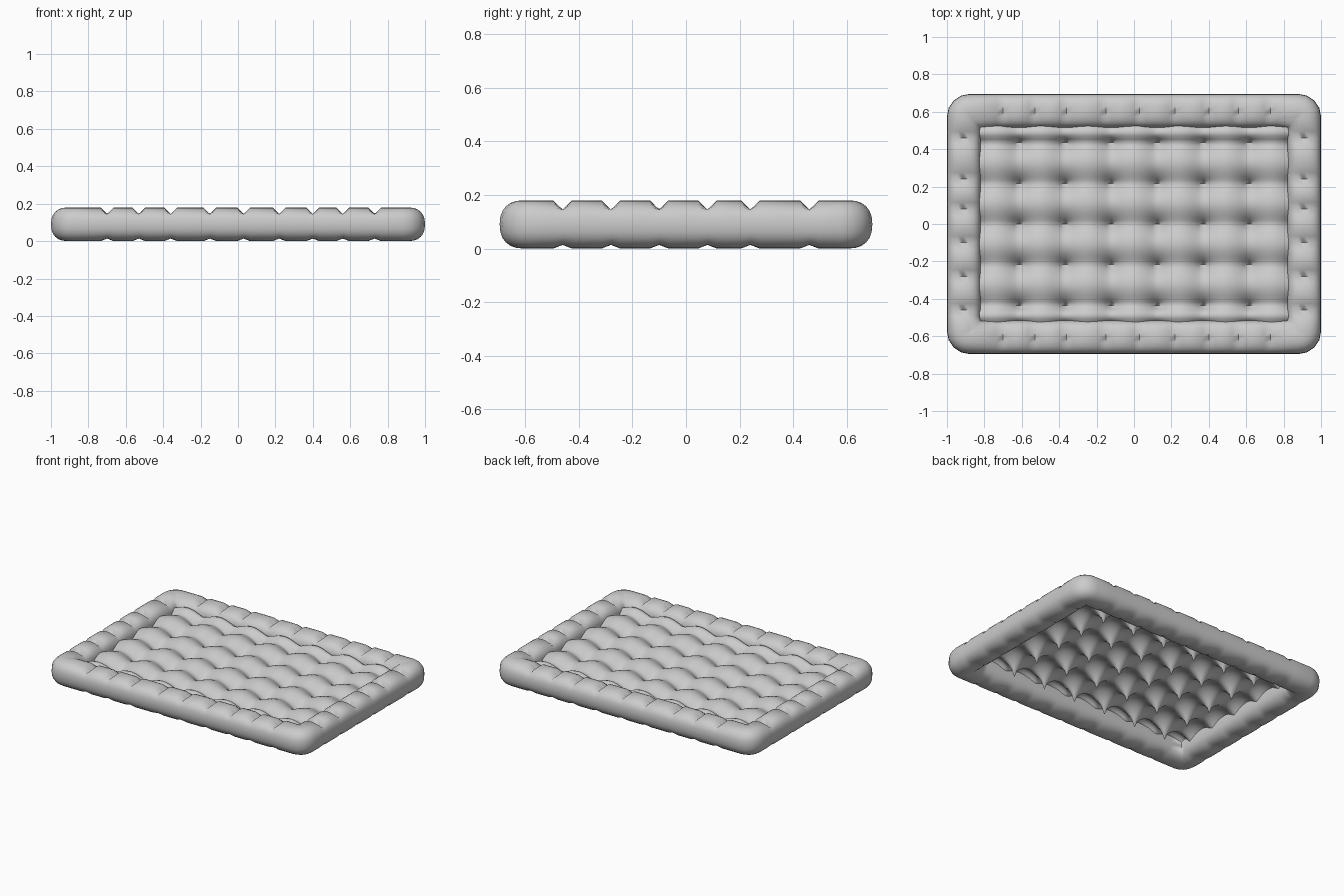
import bpy, bmesh, math

cube = bpy.data.objects.get("Cube")
if cube:
    bpy.data.objects.remove(cube)

fabric = bpy.data.materials.new("light grey fabric")
fabric.use_nodes = True
grey = (0.6, 0.6, 0.6, 1)
fabric.diffuse_color = grey
fabric.node_tree.nodes["Principled BSDF"].inputs["Base Color"].default_value = grey


def finish(bm, name, angle):
    mesh = bpy.data.meshes.new(name)
    bm.to_mesh(mesh)
    bm.free()
    obj = bpy.data.objects.new(name, mesh)
    bpy.context.collection.objects.link(obj)
    mesh.materials.append(fabric)
    bpy.ops.object.select_all(action='DESELECT')
    obj.select_set(True)
    bpy.context.view_layer.objects.active = obj
    bpy.ops.object.shade_smooth_by_angle(angle=math.radians(angle))


# Padded rim: a soft tube around a rounded rectangle, pinched by seams
HX, HY, CORNER = 0.91, 0.605, 0.03
HALF_W, HALF_H, MID = 0.09, 0.09, 0.09
SEAMS_X = (-0.7, -0.53, -0.36, -0.15, 0.03, 0.22, 0.4, 0.56, 0.73)
SEAMS_Y = (-0.46, -0.28, -0.1, 0.08, 0.24, 0.46)


def side_stations(half, seams):
    """Position and pinch along a side, with rows on and beside each seam."""
    stops = [(-half, 0), (half, 0)]
    for s in seams:
        stops += [(s - 0.035, 0), (s, 1), (s + 0.035, 0)]
    return sorted(stops)


def clamp(value, limit):
    return max(-limit, min(limit, value))


# Each station: corner-centre point, outward direction, pinch amount
stations = []
cx, cy = HX - CORNER, HY - CORNER
along_x = side_stations(cx, SEAMS_X)
along_y = side_stations(cy, SEAMS_Y)
for side in range(4):
    sign = 1 if side < 2 else -1
    a0 = side * math.pi / 2
    if side % 2 == 0:
        stations += [(sign * cx, y, a0, p) for y, p in along_y[::sign]]
        corner = (sign * cx, sign * cy)
    else:
        stations += [(x, sign * cy, a0, p) for x, p in along_x[::-sign]]
        corner = (-sign * cx, sign * cy)
    for k in range(1, 4):
        stations.append((*corner, a0 + k * math.pi / 8, 0))

bm = bmesh.new()
SECTION = 24
rings = []
for x, y, ang, p in stations:
    ring = []
    for j in range(SECTION):
        t = 2 * math.pi * j / SECTION
        c, s = math.cos(t), math.sin(t)
        out = HALF_W * math.copysign(abs(c) ** 0.85, c) + CORNER
        up = HALF_H * math.copysign(abs(s) ** 0.85, s)
        up *= 1 - p * s * s * (0.4 if s > 0 else 0.15)
        # Inside the corner centres the sides meet in a mitre
        if out < 0:
            px, py = clamp(x, cx + out), clamp(y, cy + out)
        else:
            px, py = x + out * math.cos(ang), y + out * math.sin(ang)
        ring.append(bm.verts.new((px, py, MID + up)))
    rings.append(ring)
for i, ring in enumerate(rings):
    nxt = rings[(i + 1) % len(rings)]
    for j in range(SECTION):
        k = (j + 1) % SECTION
        bm.faces.new((ring[j], nxt[j], nxt[k], ring[k]))
bmesh.ops.remove_doubles(bm, verts=bm.verts, dist=0.0005)
bmesh.ops.recalc_face_normals(bm, faces=bm.faces)
finish(bm, "padded_rim", 85)

# Quilted panel: a single sheet of pillows pulled down at a grid of tufts,
# with a narrow row of half pillows along the front and back
STEP_X, STEP_Y, COLS, ROWS, DIV = 0.246, 0.2175, 7, 5, 12
bm = bmesh.new()
bmesh.ops.create_grid(bm, x_segments=COLS * DIV, y_segments=ROWS * DIV, size=1)
for v in bm.verts:
    u, w = v.co.x * COLS / 2, v.co.y * ROWS / 2
    a = abs(math.cos(math.pi * u))
    b = abs(math.sin(math.pi * w * (2 if abs(w) > 2 else 1)))
    puff = ((a ** 1.6 + b ** 1.6) / 2) ** 0.38
    v.co = (u * STEP_X, w * STEP_Y, 0.02 + 0.13 * puff)
finish(bm, "quilted_panel", 85)
